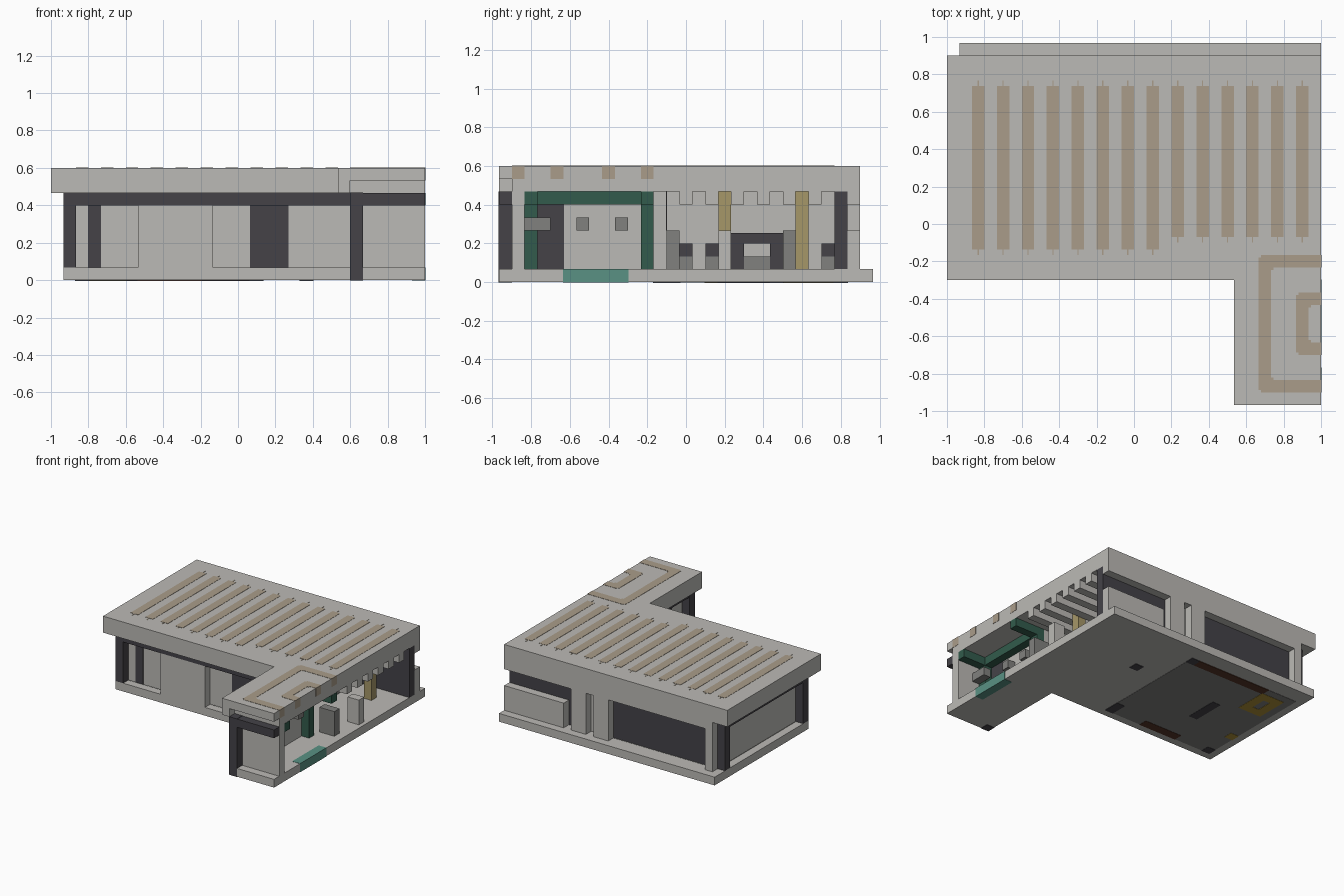
import bpy, bmesh
from mathutils import Vector

if "Cube" in bpy.data.objects:
    bpy.data.objects.remove(bpy.data.objects["Cube"], do_unlink=True)

U = 1 / 15        # module size: the plan is 30 x 29 modules, 9 high
EPS = 0.03        # tiny swell for inlaid parts, in modules


def material(name, rgb):
    m = bpy.data.materials.new(name)
    m.use_nodes = True
    col = (*rgb, 1)
    m.diffuse_color = col
    bsdf = m.node_tree.nodes["Principled BSDF"]
    bsdf.inputs["Base Color"].default_value = col
    bsdf.inputs["Roughness"].default_value = 0.9
    return m


LIGHT = material("light concrete", (.5, .49, .465))
DARK = material("charcoal", (.058, .055, .064))
GRAY = material("mid gray", (.22, .22, .21))
GREEN = material("dark green", (.032, .105, .072))
TEAL = material("teal", (.1, .285, .23))
YELLOW = material("straw yellow", (.38, .31, .14))
TAN = material("tan", (.4, .335, .255))
BROWN = material("dark brown", (.09, .035, .02))
GOLD = material("gold", (.42, .28, .04))


def place(x, y, z):
    return Vector(((x - 15) * U, (y - 14.5) * U, z * U))


def finish(name, mat, bm):
    bmesh.ops.recalc_face_normals(bm, faces=bm.faces[:])
    me = bpy.data.meshes.new(name)
    bm.to_mesh(me)
    bm.free()
    me.materials.append(mat)
    ob = bpy.data.objects.new(name, me)
    bpy.context.collection.objects.link(ob)
    return ob


def boxes(name, mat, *spans, grow=0):
    """Boxes given as (x0, x1, y0, y1, z0, z1) in modules."""
    bm = bmesh.new()
    for s in spans:
        lo = Vector(s[0::2]) - Vector((grow,) * 3)
        hi = Vector(s[1::2]) + Vector((grow,) * 3)
        for v in bmesh.ops.create_cube(bm, size=1)["verts"]:
            v.co = place(*(h if c > 0 else l for l, h, c in zip(lo, hi, v.co)))
    return finish(name, mat, bm)


def slab(name, mat, outline, z0, z1, rounding=0, segments=4):
    """Plan outline extruded upwards, with optional rounded plan corners."""
    bm = bmesh.new()
    face = bm.faces.new([bm.verts.new(place(x, y, z0)) for x, y in outline])
    top = bmesh.ops.extrude_face_region(bm, geom=[face])["geom"]
    for v in top:
        if isinstance(v, bmesh.types.BMVert):
            v.co.z = z1 * U
    if rounding:
        right = 15 * U
        edges = [e for e in bm.edges
                 if abs(e.verts[0].co.z - e.verts[1].co.z) > U / 2
                 and e.verts[0].co.x < right]
        bmesh.ops.bevel(bm, geom=edges, offset=rounding * U, segments=segments,
                        affect='EDGES', clamp_overlap=True)
    return finish(name, mat, bm)


def bracket(x, y0, y1):
    """Plan of a square bracket, open towards +x."""
    e = 30 + EPS
    return [(e, y0), (x, y0), (x, y1), (e, y1),
            (e, y1 - 1), (x + 1, y1 - 1), (x + 1, y0 + 1), (e, y0 + 1)]


# Floor and roof: L-shaped slabs, the roof having a reveal over the wing front
slab("floor", LIGHT, [(1, 11), (24, 11), (24, 0), (30, 0), (30, 29), (1, 29)], 0, 1)
slab("roof_top", LIGHT, [(0, 10), (23, 10), (23, 0), (30, 0), (30, 28), (0, 28)], 8, 9)
slab("roof_soffit", LIGHT, [(0, 10), (23, 10), (23, 0), (24, 0), (24, 1), (30, 1),
                            (30, 28), (0, 28)], 7, 8)

# Roof inlays: long rounded strips and two nested brackets
for x in range(2, 30, 2):
    y0 = 12 if x < 18 else 13
    slab("roof_strip", TAN, [(x, y0), (x + 1, y0), (x + 1, 26), (x, 26)],
         8.5, 9 + EPS, .45)
slab("roof_bracket_outer", TAN, bracket(25, 1, 12), 8, 9 + EPS, .2, 2)
slab("roof_bracket_inner", TAN, bracket(28, 4, 9), 8, 9 + EPS, .2, 2)

# Rafters under the ceiling
for y in range(14, 26, 2):
    boxes("rafter", LIGHT, (2, 30, y, y + 1, 6, 7))

# Outer walls
boxes("west_wall", LIGHT, (2, 3, 12, 27, 1, 7))
boxes("front_wall", LIGHT, (2, 25, 12, 13, 1, 7))
boxes("front_panel", LIGHT, (7, 13, 11, 12, 0, 6))
boxes("wing_front_wall", LIGHT, (25, 30, 1, 2, 1, 7))
boxes("wing_west_wall", LIGHT, (25, 26, 2, 12, 1, 7))
boxes("back_wall", LIGHT, (2, 3, 27, 28, 1, 6), (16, 18, 27, 28, 1, 6),
      (19, 21, 27, 28, 1, 6), (17, 21, 26, 27, 1, 7), (2, 30, 27, 28, 6, 7))
boxes("back_bench", LIGHT, (22, 30, 27, 28, 1, 4))

# Dark windows, door, bands and corner posts
boxes("back_windows", DARK, (2, 17, 26, 27, 1, 7), (21, 30, 26, 27, 1, 7))
boxes("front_windows", DARK, (3, 4, 12, 13, 1, 6), (16, 19, 12, 13, 1, 7), grow=EPS)
boxes("wing_window", DARK, (25, 26, 3, 5, 1, 6), grow=EPS)
boxes("eave_band", DARK, (1, 24, 11, 12, 6, 7), (1, 2, 12, 27, 6, 7),
      (24, 25, 1, 12, 6, 7), (25, 30, 0, 1, 6, 7))
boxes("corner_posts", DARK, (1, 2, 11, 12, 1, 6), (1, 2, 26, 27, 1, 6))
boxes("wing_post", DARK, (24, 25, 0, 1, 0, 7), grow=EPS)

# Green frame in the wing with its two posts, and the teal doorstep
slab("green_frame", GREEN, bracket(26, 2, 12), 6, 7)
boxes("green_posts", GREEN, (26, 27, 2, 3, 1, 6), (26, 27, 11, 12, 1, 6))
boxes("doorstep", TEAL, (29, 30, 5, 10, 0, 1), grow=EPS)

# Wing fittings
boxes("wall_brackets", GRAY, (27, 28, 2, 4, 4, 5), (26, 27, 6, 7, 4, 5),
      (26, 27, 9, 10, 4, 5))

# Living room furniture
boxes("counter_block", LIGHT, (28, 29.5, 17, 18, 1, 4))
boxes("cabinets", GRAY, (27, 29, 13, 14, 1, 4), (22, 23, 22, 23, 1, 4))
boxes("fireplace", DARK, (20, 22, 18, 19, 1, 3.8), (20, 22, 21, 22, 1, 3.8),
      (20, 22, 19, 21, 3, 3.8))
boxes("hearth", GRAY, (20, 22, 19, 21, 1, 2))
for y in (14, 16, 25):
    boxes("stool_base", GRAY, (22, 23, y, y + 1, 1, 2))
    boxes("stool_seat", DARK, (22, 23, y, y + 1, 2, 3))
boxes("yellow_posts", YELLOW, (25, 26, 17, 18, 4, 7), (26, 27, 23, 24, 1, 7))

# Floor inlays, also seen from below
boxes("carpet", GRAY, (2, 17, 12, 27, 0, 1), grow=EPS)
boxes("brown_borders", BROWN, (6, 16, 26, 27, 0, .5), (7, 12, 12, 13, 0, .5),
      grow=2 * EPS)
boxes("gold_inlay", GOLD, (3, 4, 22, 26, 0, .5), (5, 6, 22, 26, 0, .5),
      (4, 5, 25, 26, 0, .5), (4, 5, 22, 23, 0, .5), (2, 3, 16, 17, 0, .5),
      grow=2 * EPS)
boxes("dark_inlay", DARK, (8, 9, 17, 21, 0, .5), (16, 17, 12, 14, 0, .5),
      (2, 3, 12, 13, 0, .5), (16, 17, 26, 27, 0, .5), (20, 21, 21, 22, 0, .5),
      grow=2 * EPS)
